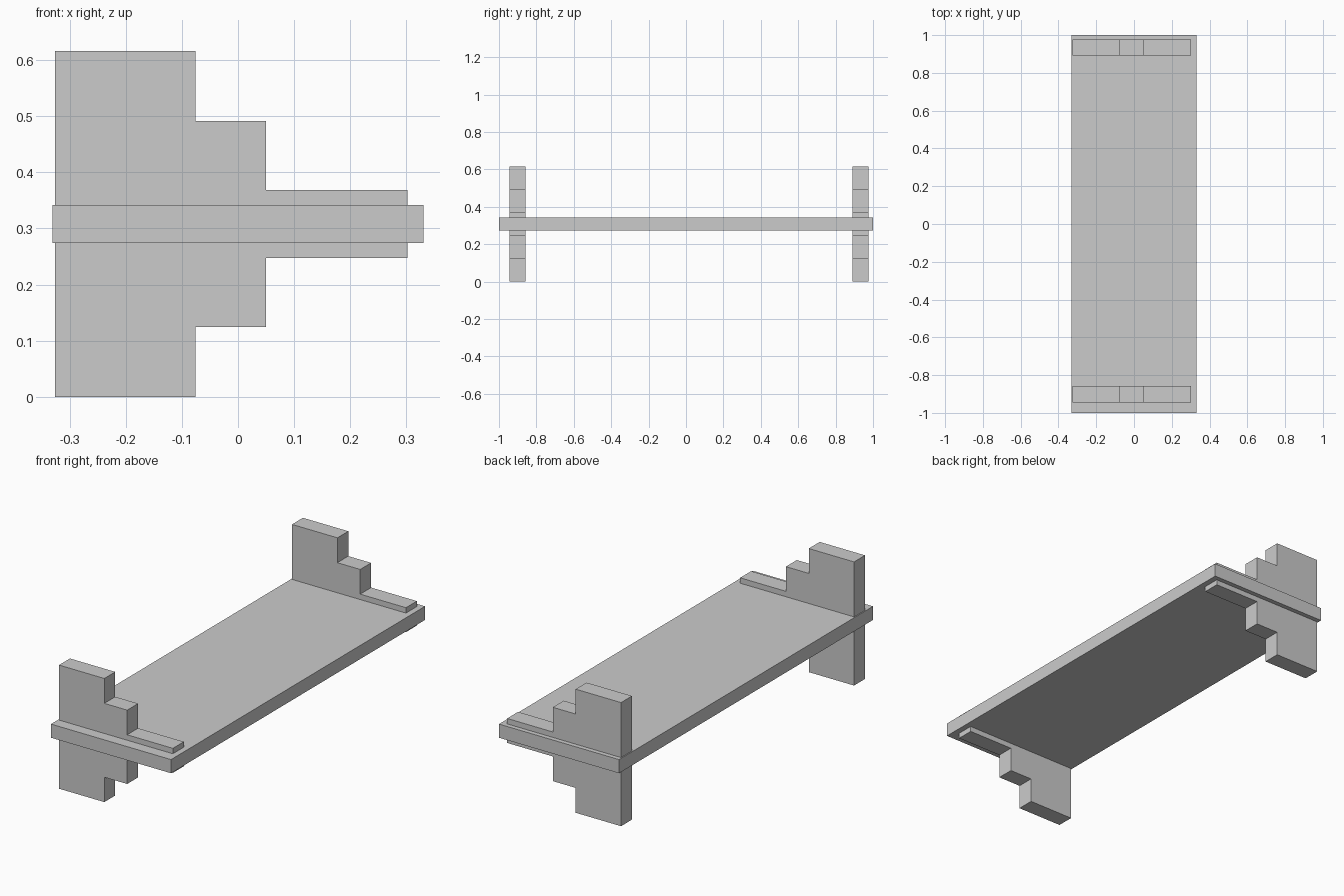
import bpy
import bmesh

if "Cube" in bpy.data.objects:
    bpy.data.objects.remove(bpy.data.objects["Cube"])


def extruded_profile(name, profile, y0, y1):
    """Extrude an x/z outline from y0 to y1."""
    bm = bmesh.new()
    face = bm.faces.new([bm.verts.new((x, y0, z)) for x, z in profile])
    result = bmesh.ops.extrude_face_region(bm, geom=[face])
    verts = [v for v in result["geom"] if isinstance(v, bmesh.types.BMVert)]
    bmesh.ops.translate(bm, verts=verts, vec=(0, y1 - y0, 0))
    bmesh.ops.recalc_face_normals(bm, faces=bm.faces)
    mesh = bpy.data.meshes.new(name)
    bm.to_mesh(mesh)
    bm.free()
    obj = bpy.data.objects.new(name, mesh)
    bpy.context.collection.objects.link(obj)
    return obj


# Shelf board
extruded_profile("shelf_board",
                 [(-0.331, 0.274), (0.331, 0.274), (0.331, 0.342), (-0.331, 0.342)],
                 -1.0, 1.0)

# Stepped end brackets: lower half outline, mirrored about mid height
HEIGHT = 0.616
lower = [(-0.326, 0), (-0.076, 0), (-0.076, 0.124),
         (0.05, 0.124), (0.05, 0.247), (0.302, 0.247)]
bracket = lower + [(x, HEIGHT - z) for x, z in reversed(lower)]

for name, y0 in (("front_bracket", -0.944), ("back_bracket", 0.891)):
    extruded_profile(name, bracket, y0, y0 + 0.086)
